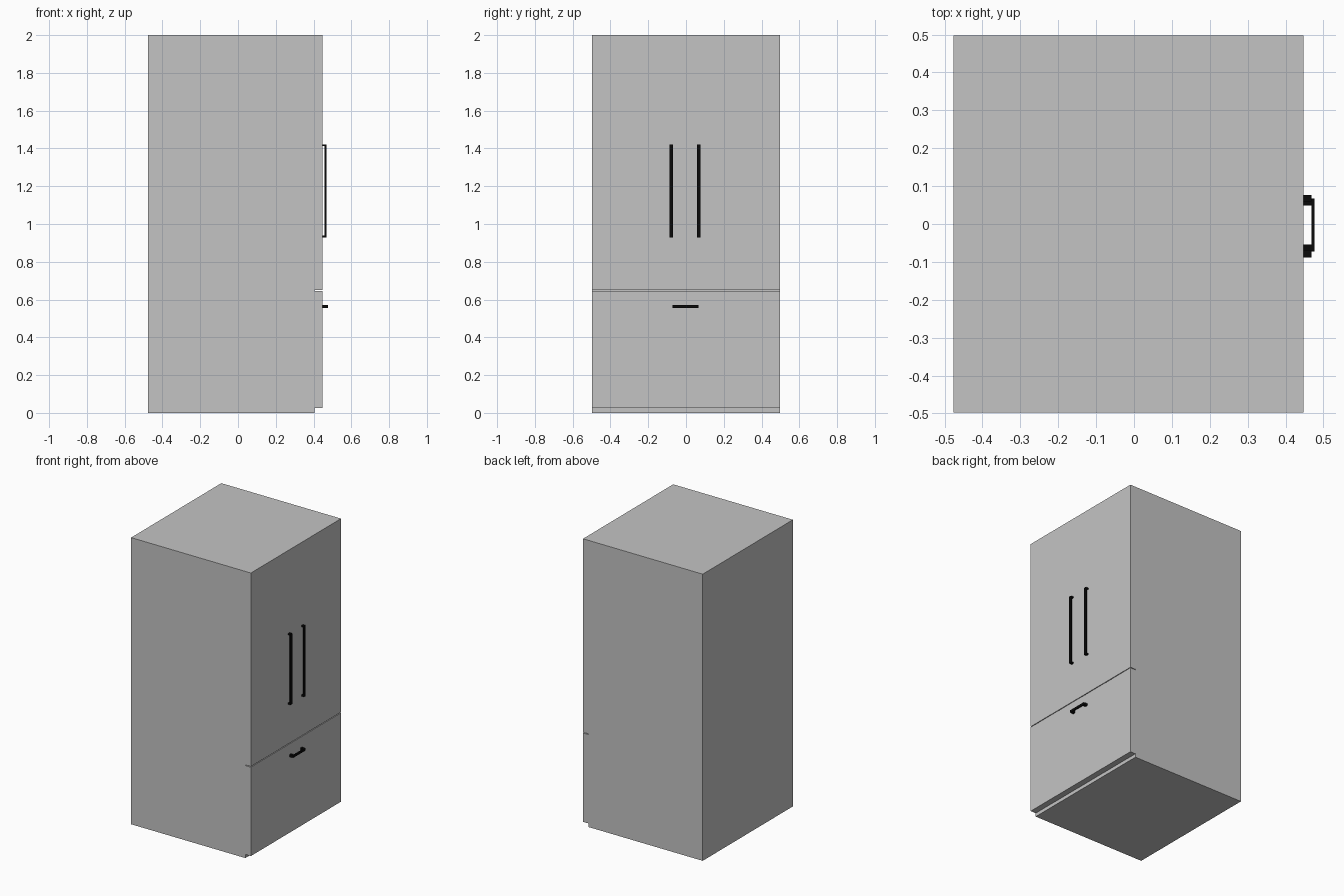
import bpy
import bmesh

if "Cube" in bpy.data.objects:
    bpy.data.objects.remove(bpy.data.objects["Cube"])


def material(name, rgb):
    m = bpy.data.materials.new(name)
    m.diffuse_color = (*rgb, 1.0)
    m.use_nodes = True
    m.node_tree.nodes["Principled BSDF"].inputs["Base Color"].default_value = m.diffuse_color
    return m


GREY = material("light_grey", (0.55, 0.55, 0.55))
BLACK = material("black", (0.003, 0.003, 0.003))


def boxes(name, mat, spans):
    """One object made of boxes, each given as (x0, x1, y0, y1, z0, z1)."""
    bm = bmesh.new()
    for x0, x1, y0, y1, z0, z1 in spans:
        verts = bmesh.ops.create_cube(bm, size=1)["verts"]
        for v in verts:
            v.co.x = x1 if v.co.x > 0 else x0
            v.co.y = y1 if v.co.y > 0 else y0
            v.co.z = z1 if v.co.z > 0 else z0
    mesh = bpy.data.meshes.new(name)
    bm.to_mesh(mesh)
    bm.free()
    mesh.materials.append(mat)
    ob = bpy.data.objects.new(name, mesh)
    bpy.context.collection.objects.link(ob)
    return ob


BACK, SEAM, FACE = -0.477, 0.405, 0.447
HALF = 0.497

# Cabinet, with doors covering its +x side
boxes("cabinet", GREY, [(BACK, SEAM, -HALF, HALF, 0, 2)])
boxes("upper_door", GREY, [(SEAM, FACE, -HALF, HALF, 0.65, 2)])
boxes("freezer_drawer", GREY, [(SEAM, FACE, -HALF, HALF, 0.025, 0.645)])

# Two upright door handles: grip plus two end posts
for side, y in (("left", -0.079), ("right", 0.068)):
    w, lo, hi = 0.009, 0.928, 1.422
    boxes(side + "_door_handle", BLACK, [
        (0.459, 0.468, y - w, y + w, lo, hi),
        (FACE, 0.459, y - w, y + w, lo, lo + 0.01),
        (FACE, 0.459, y - w, y + w, hi - 0.01, hi),
    ])

# Drawer handle: horizontal grip plus two end posts
lo, hi, z0, z1 = -0.072, 0.067, 0.555, 0.571
boxes("drawer_handle", BLACK, [
    (0.468, 0.476, lo, hi, z0, z1),
    (FACE, 0.468, lo, lo + 0.018, z0, z1),
    (FACE, 0.468, hi - 0.018, hi, z0, z1),
])
